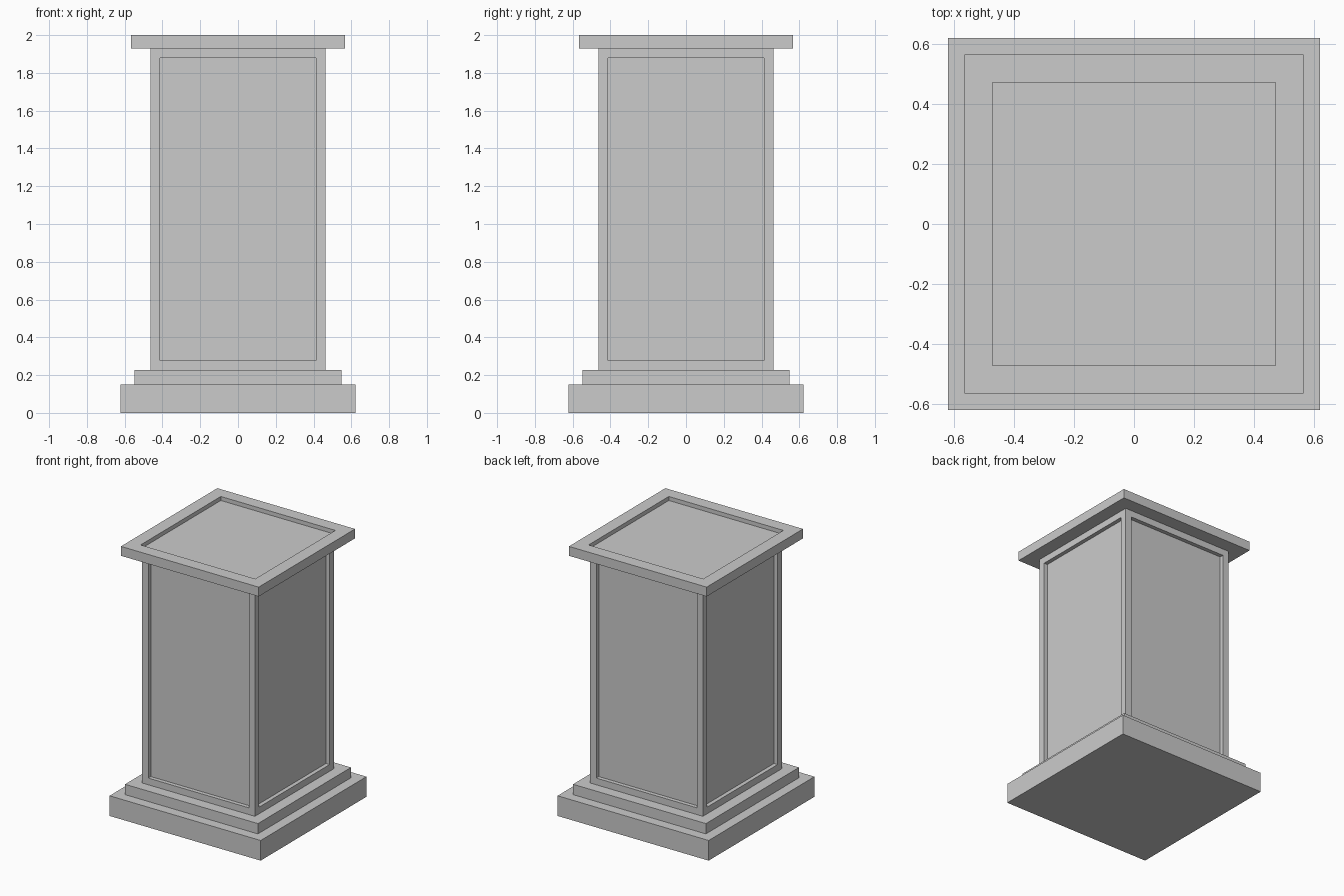
import bpy, bmesh
from mathutils import Matrix

if "Cube" in bpy.data.objects:
    bpy.data.objects.remove(bpy.data.objects["Cube"])


def slab(name, half, z0, z1, recessed=None, margin=0.0, depth=0.0):
    """Square block; faces chosen by recessed(face) get a framed sunken panel."""
    bm = bmesh.new()
    size = Matrix.Diagonal((2 * half, 2 * half, z1 - z0, 1))
    bmesh.ops.create_cube(bm, size=1, matrix=Matrix.Translation((0, 0, (z0 + z1) / 2)) @ size)
    bm.normal_update()
    if recessed:
        faces = [f for f in bm.faces if recessed(f)]
        # Flat frame first, then straight walls down to the panel
        bmesh.ops.inset_individual(bm, faces=faces, thickness=margin, use_even_offset=True)
        bm.normal_update()
        sunk = bmesh.ops.extrude_discrete_faces(bm, faces=faces)["faces"]
        for f in sunk:
            f.normal_update()
            bmesh.ops.translate(bm, verts=f.verts, vec=f.normal * -depth)
    bmesh.ops.recalc_face_normals(bm, faces=bm.faces)
    mesh = bpy.data.meshes.new(name)
    bm.to_mesh(mesh)
    bm.free()
    obj = bpy.data.objects.new(name, mesh)
    bpy.context.collection.objects.link(obj)
    return obj


# Stepped foot
slab("plinth_base", 0.622, 0.0, 0.15)
slab("plinth_step", 0.547, 0.15, 0.227)

# Shaft with a sunken panel on each of its four sides
slab("shaft", 0.464, 0.227, 1.93, lambda f: abs(f.normal.z) < 0.5, 0.05, 0.03)

# Cap slab with a shallow square tray in the top
slab("cap", 0.567, 1.93, 2.0, lambda f: f.normal.z > 0.5, 0.095, 0.03)
